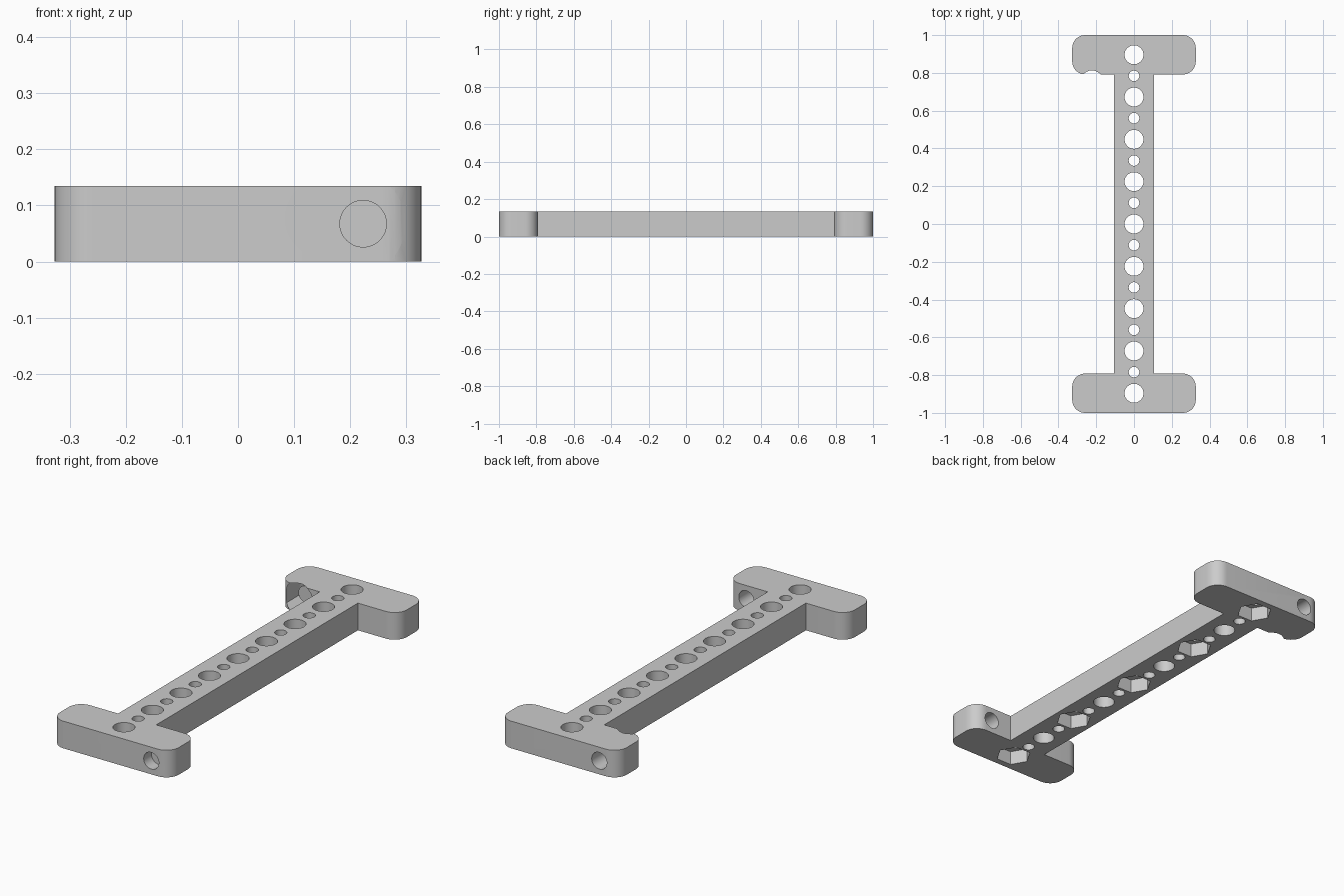
import bpy, bmesh, math
from mathutils import Matrix, Vector

if "Cube" in bpy.data.objects:
    bpy.data.objects.remove(bpy.data.objects["Cube"])

HEIGHT = 0.135
HEAD_W, WEB_W = 0.327, 0.105      # half widths
HEAD_IN, HEAD_OUT = 0.792, 1.0    # head extent along y
CORNER = 0.068
PITCH = 0.224

grey = bpy.data.materials.new("plain grey")
grey.use_nodes = True
colour = (0.6, 0.6, 0.6, 1)
grey.diffuse_color = colour
grey.node_tree.nodes["Principled BSDF"].inputs["Base Color"].default_value = colour


def add_object(name, bm):
    bmesh.ops.recalc_face_normals(bm, faces=bm.faces)
    mesh = bpy.data.meshes.new(name)
    bm.to_mesh(mesh)
    bm.free()
    mesh.materials.append(grey)
    obj = bpy.data.objects.new(name, mesh)
    bpy.context.collection.objects.link(obj)
    return obj


def arc(cx, cy, start, steps=10):
    """Quarter circle, counter-clockwise from the start angle."""
    angles = [start + math.pi / 2 * i / steps for i in range(steps + 1)]
    return [(cx + CORNER * math.cos(a), cy + CORNER * math.sin(a)) for a in angles]


# I-shaped outline: the back half, then the same half turned round
cx, hi, lo = HEAD_W - CORNER, HEAD_OUT - CORNER, HEAD_IN + CORNER
half = [(WEB_W, HEAD_IN)]
half += arc(cx, lo, -math.pi / 2) + arc(cx, hi, 0)
half += arc(-cx, hi, math.pi / 2) + arc(-cx, lo, math.pi)
half += [(-WEB_W, HEAD_IN)]
outline = half + [(-x, -y) for x, y in half]

bm = bmesh.new()
base = bm.faces.new([bm.verts.new((x, y, 0)) for x, y in outline])
ext = bmesh.ops.extrude_face_region(bm, geom=[base])
top = [v for v in ext["geom"] if isinstance(v, bmesh.types.BMVert)]
bmesh.ops.translate(bm, verts=top, vec=(0, 0, HEIGHT))
bracket = add_object("bracket_plate", bm)


def cut(name, start, axis, length, r1, r2=None, sides=48, turn=0.0):
    """Subtract a prism or cone that begins at start and runs along axis."""
    bm = bmesh.new()
    rot = Vector(axis).to_track_quat("Z", "Y").to_matrix().to_4x4()
    place = (Matrix.Translation(start) @ rot @ Matrix.Translation((0, 0, length / 2))
             @ Matrix.Rotation(turn, 4, "Z"))
    bmesh.ops.create_cone(bm, cap_ends=True, segments=sides, radius1=r1,
                          radius2=r1 if r2 is None else r2, depth=length, matrix=place)
    cutter = add_object(name, bm)
    cutter.hide_render = True
    mod = bracket.modifiers.new(name, "BOOLEAN")
    mod.operation, mod.solver, mod.object = "DIFFERENCE", "EXACT", cutter
    bpy.ops.object.modifier_apply(modifier=mod.name)
    bpy.data.objects.remove(cutter)


bpy.context.view_layer.objects.active = bracket
bracket.select_set(True)
UP, BACK = (0, 0, 1), (0, 1, 0)

# Row of large holes with small ones between
for i in range(-8, 9):
    radius = 0.028 if i % 2 else 0.05
    cut("row_hole", (0, i * PITCH / 2, -0.05), UP, 0.3, radius)

# Hexagonal nut pockets under every other large hole
for i in range(-4, 5, 2):
    probe = (0, i * PITCH, -0.05)
    cut("nut_pocket", probe, UP, 0.05 + 0.07, 0.083, sides=6, turn=math.pi / 6)

# Countersunk bolt holes through the heads, both entered from the front
for x, face in ((0.223, -HEAD_OUT), (-0.223, HEAD_IN)):
    mid = HEIGHT / 2
    cut("bolt_hole", (x, face - 0.05, mid), BACK, 0.32, 0.0415)
    cut("countersink", (x, face - 0.02, mid), BACK, 0.08, 0.0961, 0.0415)

bpy.ops.object.shade_smooth_by_angle(angle=math.radians(30))
